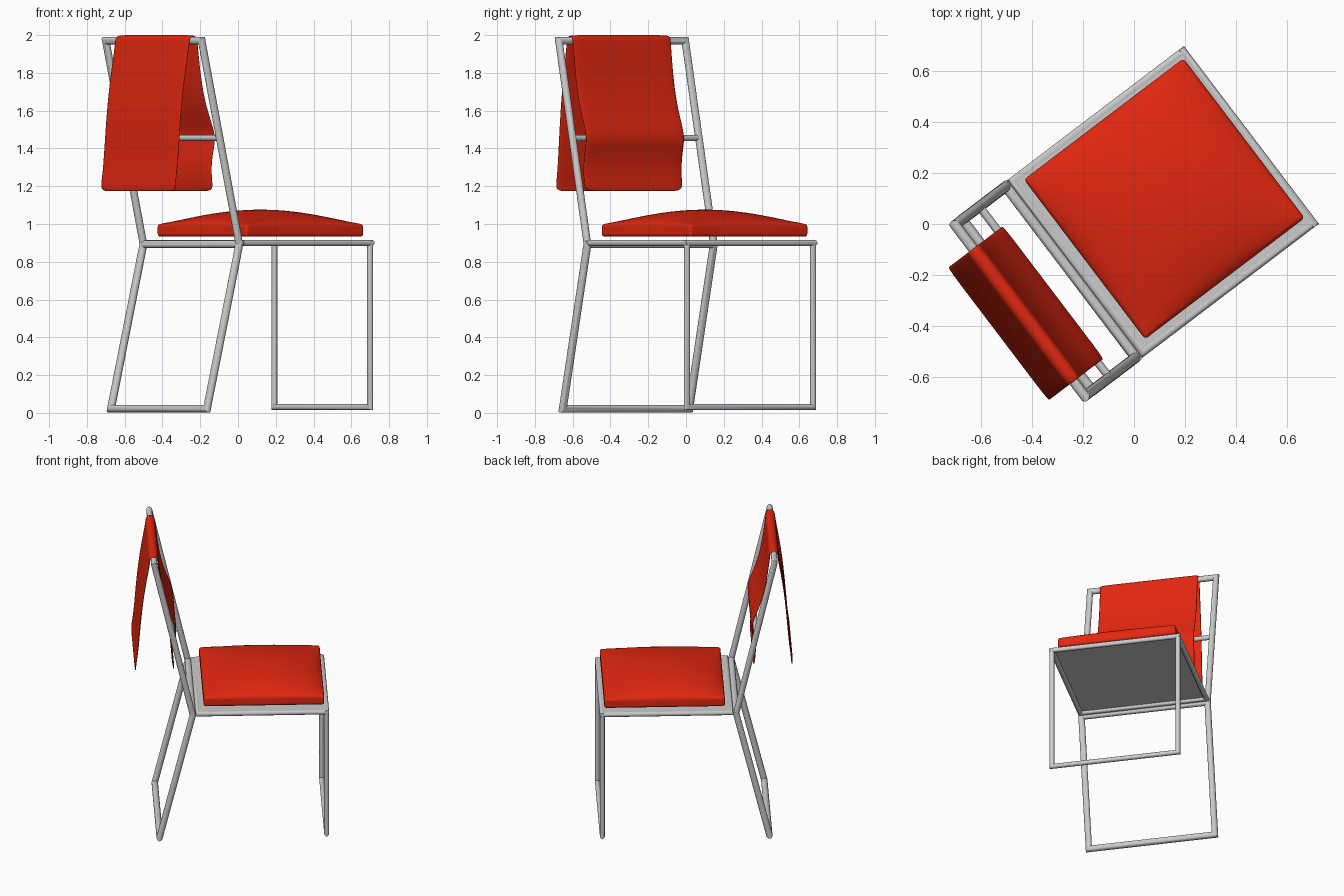
import bpy, bmesh, math
from mathutils import Vector, Matrix

if "Cube" in bpy.data.objects:
    bpy.data.objects.remove(bpy.data.objects["Cube"])

# Built facing local +x, then turned about z to its diagonal stance
TURN = Matrix.Rotation(math.radians(37.2), 4, 'Z')
H = 0.42  # half width of the tube frame

red = bpy.data.materials.new("red_fabric")
red.diffuse_color = (0.75, 0.02, 0.005, 1)
red.use_nodes = True
red.node_tree.nodes["Principled BSDF"].inputs["Base Color"].default_value = red.diffuse_color


def finish(name, bm, mat=None, smooth=40):
    bmesh.ops.recalc_face_normals(bm, faces=bm.faces)
    bm.transform(TURN)
    me = bpy.data.meshes.new(name)
    bm.to_mesh(me)
    bm.free()
    ob = bpy.data.objects.new(name, me)
    bpy.context.collection.objects.link(ob)
    if mat:
        me.materials.append(mat)
    bpy.context.view_layer.objects.active = ob
    ob.select_set(True)
    bpy.ops.object.shade_smooth_by_angle(angle=math.radians(smooth))
    ob.select_set(False)
    return ob


def tube(name, pts, r, closed=True, sides=16):
    """Round tube along a planar path with mitred corners."""
    pts = [Vector(p) for p in pts]
    n = len(pts)
    if n > 2:
        normal = (pts[1] - pts[0]).cross(pts[2] - pts[1]).normalized()
    else:
        normal = Vector((0, 0, 1))
    bm = bmesh.new()
    rings = []
    for i, p in enumerate(pts):
        d_in = p - pts[i - 1] if closed or i > 0 else pts[1] - p
        d_out = pts[(i + 1) % n] - p if closed or i < n - 1 else d_in
        a = normal.cross(d_in.normalized())
        b = normal.cross(d_out.normalized())
        m = (a + b) / (1 + a.dot(b))
        rings.append([bm.verts.new(p + r * (math.cos(t) * m + math.sin(t) * normal))
                      for t in (2 * math.pi * k / sides for k in range(sides))])
    for i in range(n if closed else n - 1):
        r0, r1 = rings[i], rings[(i + 1) % n]
        for k in range(sides):
            j = (k + 1) % sides
            bm.faces.new((r0[k], r0[j], r1[j], r1[k]))
    if not closed:
        bm.faces.new(rings[0])
        bm.faces.new(rings[-1])
    return finish(name, bm)


def loop(x0, z0, x1, z1):
    return [(x0, -H, z0), (x0, H, z0), (x1, H, z1), (x1, -H, z1)]


# Steel tube frame
tube("front_leg_loop", loop(0.56, 0.03, 0.56, 0.90), 0.016)
tube("rear_leg_loop", loop(-0.525, 0.022, -0.31, 0.893), 0.021)
tube("seat_frame", loop(-0.275, 0.90, 0.56, 0.90), 0.0165)
tube("back_frame", [(-0.31, -H, 0.893), (-0.56, -H, 1.971),
                    (-0.56, H, 1.971), (-0.31, H, 0.893)], 0.02, closed=False)
tube("back_crossbar", [(-0.44, -H, 1.455), (-0.44, H, 1.455)], 0.016, closed=False)

# Seat panel
bm = bmesh.new()
bmesh.ops.create_cube(bm, size=1, matrix=Matrix.Translation((0.142, 0, 0.909))
                      @ Matrix.Diagonal((0.84, 0.84, 0.01, 1)))
finish("seat_panel", bm)

# Domed seat cushion
bm = bmesh.new()
bmesh.ops.create_grid(bm, x_segments=24, y_segments=24, size=1)
ext = bmesh.ops.extrude_face_region(bm, geom=bm.faces[:])
top = {v for v in ext["geom"] if isinstance(v, bmesh.types.BMVert)}
for v in bm.verts:
    u, w = v.co.x, v.co.y
    dome = max(0, (1 - u * u) * (1 - w * w)) ** 0.7
    z = 1.0 + 0.076 * dome if v in top else 0.933
    v.co = (0.154 + 0.392 * u, 0.007 + 0.392 * w, z)
cushion = finish("seat_cushion", bm, red, 60)
bev = cushion.modifiers.new("soft_edges", 'BEVEL')
bev.width, bev.segments = 0.014, 3
bev.limit_method, bev.angle_limit = 'ANGLE', math.radians(55)

# Fabric draped over the top bar and resting on the crossbar
front = [(-0.428, 1.172), (-0.437, 1.23), (-0.441, 1.31), (-0.428, 1.39), (-0.411, 1.455),
         (-0.437, 1.53), (-0.474, 1.62), (-0.502, 1.73), (-0.519, 1.84), (-0.532, 1.95)]
over = [(-0.56 + 0.026 * math.cos(t), 1.969 + 0.026 * math.sin(t))
        for t in (math.radians(a) for a in range(15, 180, 25))]
back = [(-0.592, 1.92), (-0.614, 1.80), (-0.634, 1.66), (-0.648, 1.52),
        (-0.659, 1.38), (-0.668, 1.28), (-0.68, 1.21), (-0.678, 1.172)]
bm = bmesh.new()
prev = None
for x, z in front + over + back:
    row = [bm.verts.new((x, -0.352 + 0.11 * k, z)) for k in range(7)]
    if prev:
        for k in range(6):
            bm.faces.new((prev[k], prev[k + 1], row[k + 1], row[k]))
    prev = row
cloth = finish("back_fabric", bm, red, 60)
sol = cloth.modifiers.new("thickness", 'SOLIDIFY')
sol.thickness, sol.offset = 0.011, 0
sub = cloth.modifiers.new("smooth", 'SUBSURF')
sub.levels = sub.render_levels = 2
